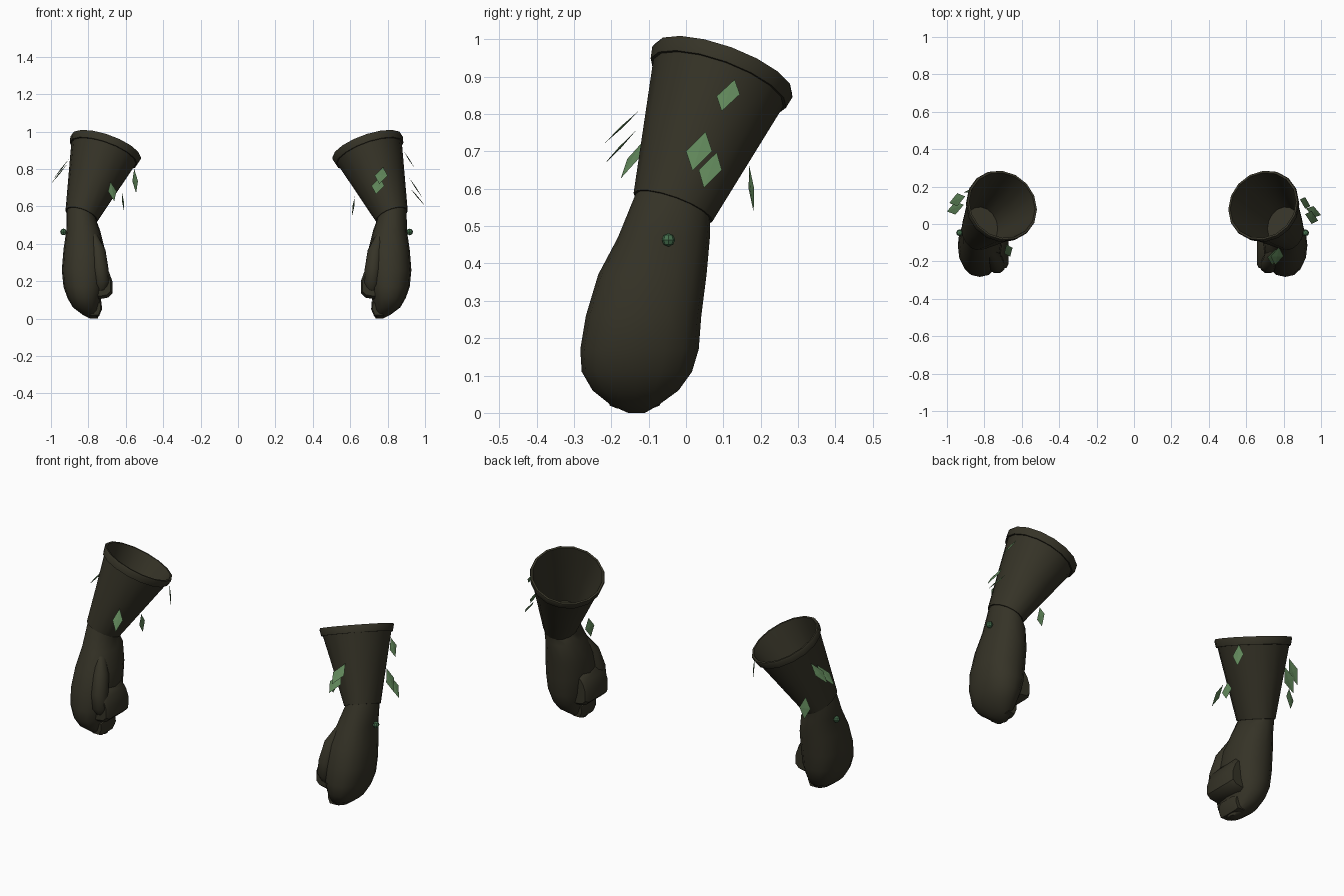
import bpy, bmesh, math
from mathutils import Vector

if "Cube" in bpy.data.objects:
    bpy.data.objects.remove(bpy.data.objects["Cube"])


def material(name, rgb):
    m = bpy.data.materials.new(name)
    m.diffuse_color = (*rgb, 1)
    m.use_nodes = True
    m.node_tree.nodes["Principled BSDF"].inputs["Base Color"].default_value = m.diffuse_color
    return m


LEATHER = material("dark leather", (0.036, 0.033, 0.020))
LEAF = material("leaf green", (0.115, 0.235, 0.100))
GEM = material("gem green", (0.060, 0.160, 0.075))


def finish(bm, name, mat, smooth=True):
    bmesh.ops.recalc_face_normals(bm, faces=bm.faces)
    me = bpy.data.meshes.new(name)
    bm.to_mesh(me)
    bm.free()
    me.materials.append(mat)
    ob = bpy.data.objects.new(name, me)
    bpy.context.collection.objects.link(ob)
    if smooth:
        bpy.ops.object.select_all(action='DESELECT')
        ob.select_set(True)
        bpy.context.view_layer.objects.active = ob
        bpy.ops.object.shade_smooth_by_angle(angle=math.radians(38))
    return ob


def place(p, side):
    # mirrored pair; the mirror plane sits slightly left of the origin
    return Vector(p) if side > 0 else Vector((-p[0] - 0.015, p[1], p[2]))


def ring(c, n, rx, ry, sides=16, power=2.0):
    n = Vector(n).normalized()
    u = (Vector((1, 0, 0)) - n * n.x).normalized()
    v = n.cross(u)
    pts = []
    for i in range(sides):
        a = 2 * math.pi * i / sides
        ca, sa = math.cos(a), math.sin(a)
        x = math.copysign(abs(ca) ** (2 / power), ca) * rx
        y = math.copysign(abs(sa) ** (2 / power), sa) * ry
        pts.append(Vector(c) + u * x + v * y)
    return pts


def loft(rings, name, side):
    bm = bmesh.new()
    rows = [[bm.verts.new(place(p, side)) for p in r] for r in rings]
    for a, b in zip(rows, rows[1:]):
        k = len(a)
        for i in range(k):
            bm.faces.new((a[i], a[(i + 1) % k], b[(i + 1) % k], b[i]))
    bm.faces.new(rows[0])
    bm.faces.new(rows[-1])
    return finish(bm, name, LEATHER)


UP = Vector((0, 0, 1))
C0, C1 = Vector((0.822, -0.035, 0.55)), Vector((0.69, 0.10, 0.92))
AXIS = (C1 - C0).normalized()

# Cuff wall: (position along axis, extra radius), up the outside then down the inside
CUFF = [(0, 0), (0.5, 0), (0.90, 0), (0.90, 0.008), (0.98, 0.008),
        (1.0, 0.003), (1.0, -0.008), (0.5, -0.012), (0.15, -0.012)]

# Hand sections: z, x min, x max, y min, y max
HAND = [(0.47, 0.722, 0.903, -0.182, 0.064), (0.37, 0.697, 0.918, -0.235, 0.055),
        (0.26, 0.692, 0.927, -0.268, 0.041), (0.17, 0.700, 0.918, -0.283, 0.034),
        (0.11, 0.715, 0.897, -0.279, 0.016), (0.06, 0.725, 0.868, -0.250, -0.020),
        (0.02, 0.730, 0.815, -0.200, -0.075), (0.0, 0.735, 0.775, -0.155, -0.110)]

# Curled finger profile (x, z)
FINGERS = [(0.78, 0.30), (0.70, 0.285), (0.675, 0.25), (0.657, 0.20), (0.657, 0.135),
           (0.68, 0.112), (0.72, 0.105), (0.78, 0.10)]
KNUCKLES = [(0.80, 0.095), (0.715, 0.09), (0.712, 0.05), (0.728, 0.012), (0.78, 0.012)]


def extrude(profile, y0, y1, name, side):
    cx = sum(p[0] for p in profile) / len(profile)
    cz = sum(p[1] for p in profile) / len(profile)
    rows = []
    for y, k in ((y0, 0.8), (y0 + 0.02, 1), (y1 - 0.02, 1), (y1, 0.8)):
        rows.append([Vector((cx + (x - cx) * k, y, cz + (z - cz) * k)) for x, z in profile])
    loft(rows, name, side)


def gem(side):
    bm = bmesh.new()
    bmesh.ops.create_uvsphere(bm, u_segments=8, v_segments=4, radius=0.018)
    for v in bm.verts:
        v.co += place((0.918, -0.047, 0.463), side)
    finish(bm, ("right" if side > 0 else "left") + "_gem", GEM, False)


for side, tag in ((1, "right"), (-1, "left")):
    rows = []
    for t, d in CUFF:
        rows.append(ring(C0.lerp(C1, t), AXIS, 0.09 + 0.103 * t + d, 0.112 + 0.081 * t + d))
    loft(rows, tag + "_cuff", side)

    rows = [ring(C0 + AXIS * 0.03, AXIS, 0.082, 0.104), ring(C0, AXIS, 0.084, 0.106)]
    for z, xa, xb, ya, yb in HAND:
        rows.append(ring(((xa + xb) / 2, (ya + yb) / 2, z), UP,
                         (xb - xa) / 2, (yb - ya) / 2, power=2.3))
    loft(rows, tag + "_hand", side)

    extrude(FINGERS, -0.235, -0.03, tag + "_curled_fingers", side)
    extrude(KNUCKLES, -0.205, -0.07, tag + "_knuckles", side)

    # Thumb lying down the front of the palm
    thumb = [((0.765, -0.14, 0.45), 0.025), ((0.735, -0.185, 0.36), 0.042),
             ((0.722, -0.215, 0.26), 0.045), ((0.712, -0.22, 0.18), 0.042),
             ((0.712, -0.215, 0.145), 0.022)]
    loft([ring(c, (-0.2, -0.3, -1), r, r * 1.1, 10) for c, r in thumb], tag + "_thumb", side)
    gem(side)

# Leaves: centre, long axis, cross axis
LEAVES = [
    ((0.915, 0.113, 0.85), (0.055, -0.035, -0.085), (0, 0.062, 0.005)),
    ((0.950, 0.035, 0.70), (0.070, -0.035, -0.105), (0, 0.070, 0)),
    ((0.960, 0.065, 0.65), (0.080, -0.035, -0.095), (0, 0.062, 0)),
    ((0.765, -0.172, 0.765), (-0.02, -0.095, -0.09), (0.07, 0, 0)),
    ((0.748, -0.177, 0.71), (-0.02, -0.085, -0.09), (0.07, 0, 0)),
    ((0.617, 0.0, 0.60), (-0.015, 0, -0.105), (0.01, 0.07, 0)),
    ((-0.672, -0.142, 0.68), (0.02, -0.065, -0.105), (0.045, 0.03, 0)),
    ((-0.615, 0.0, 0.625), (0.01, 0, -0.10), (-0.01, 0.065, 0)),
    ((-0.55, 0.166, 0.735), (0.01, 0, -0.13), (-0.03, 0.05, 0)),
    ((-0.945, 0.13, 0.80), (-0.085, -0.035, -0.11), (0, 0.070, 0)),
    ((-0.955, 0.085, 0.775), (-0.09, -0.035, -0.11), (0, 0.070, 0)),
    ((-0.885, 0.175, 0.60), (0, 0.012, -0.125), (0.06, 0.015, 0)),
]
for i, (c, d, w) in enumerate(LEAVES):
    c, d, w = Vector(c), Vector(d) / 2, Vector(w) / 2
    n = d.cross(w).normalized() * 0.003
    bm = bmesh.new()
    rim = [bm.verts.new(p) for p in (c + d, c + w, c - d, c - w)]
    for tip in (bm.verts.new(c + n), bm.verts.new(c - n)):
        for k in range(4):
            bm.faces.new((rim[k], rim[(k + 1) % 4], tip))
    finish(bm, "leaf_%d" % (i + 1), LEAF, False)
